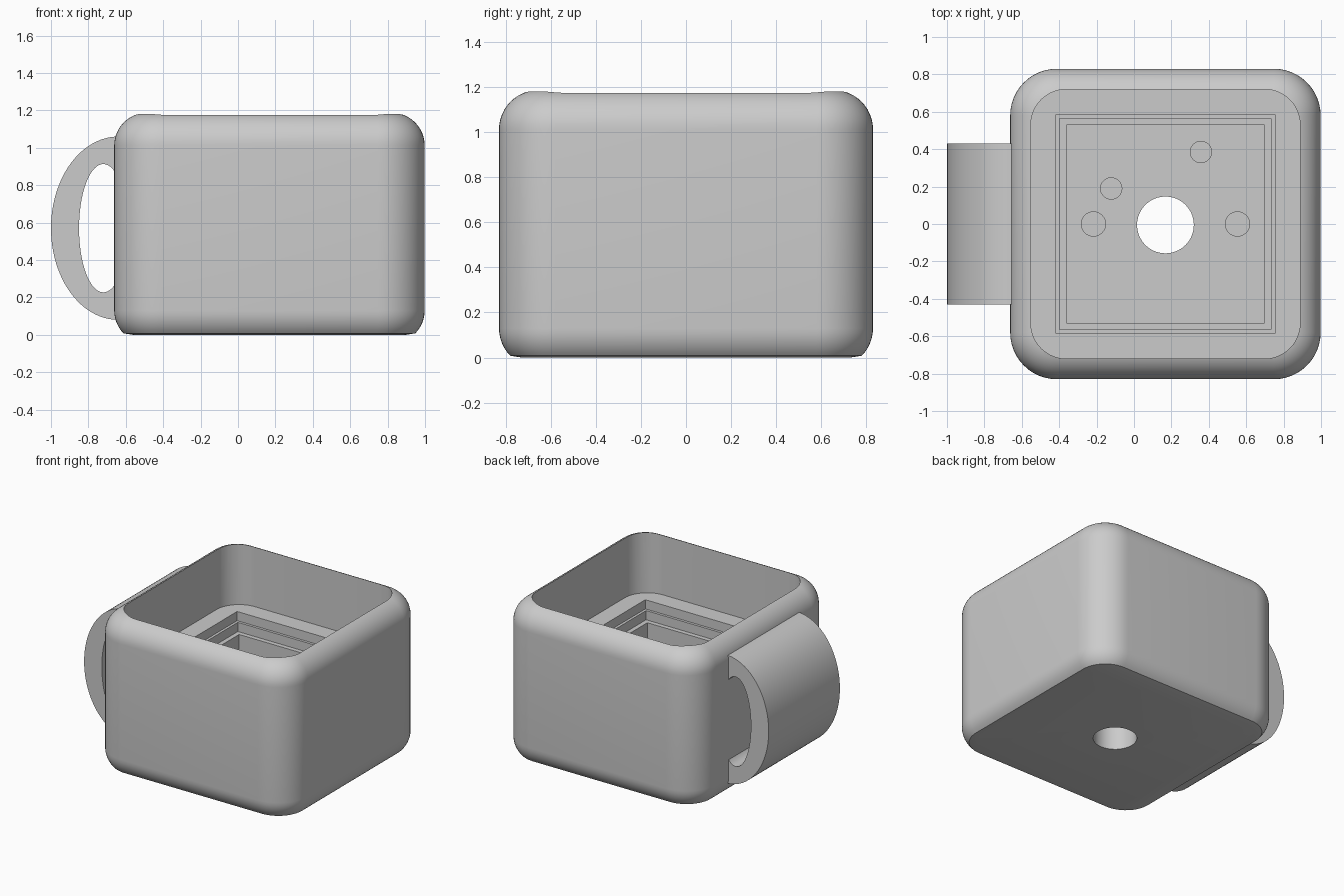
import bpy, bmesh
from math import pi, sin, cos, radians

if "Cube" in bpy.data.objects:
    bpy.data.objects.remove(bpy.data.objects["Cube"], do_unlink=True)

CX = 0.168     # centre of the cup body in x
HALF = 0.83    # half width of the cup body
FILLET = 0.175
TOP = 1.187

grey = bpy.data.materials.new("plain_grey")
grey.use_nodes = True
grey.diffuse_color = (0.6, 0.6, 0.6, 1)
grey.node_tree.nodes["Principled BSDF"].inputs["Base Color"].default_value = (0.6, 0.6, 0.6, 1)


def finish(name, bm):
    bmesh.ops.recalc_face_normals(bm, faces=bm.faces[:])
    mesh = bpy.data.meshes.new(name)
    bm.to_mesh(mesh)
    bm.free()
    mesh.materials.append(grey)
    obj = bpy.data.objects.new(name, mesh)
    bpy.context.collection.objects.link(obj)
    return obj


def rounded_square(half, radius, z, steps=12):
    points = []
    for quarter, (sx, sy) in enumerate([(1, 1), (-1, 1), (-1, -1), (1, -1)]):
        for i in range(steps + 1):
            a = (quarter + i / steps) * pi / 2
            points.append((CX + sx * (half - radius) + radius * cos(a),
                           sy * (half - radius) + radius * sin(a), z))
    return points


def square(half, z):
    return [(CX + x * half, y * half, z) for x, y in [(1, 1), (-1, 1), (-1, -1), (1, -1)]]


def circle(x, y, radius, z, count=40):
    return [(CX + x + radius * cos(2 * pi * i / count),
             y + radius * sin(2 * pi * i / count), z) for i in range(count)]


def loft(name, rings):
    bm = bmesh.new()
    loops = [[bm.verts.new(p) for p in ring] for ring in rings]
    for low, high in zip(loops, loops[1:]):
        for i in range(len(low)):
            j = (i + 1) % len(low)
            bm.faces.new((low[i], low[j], high[j], high[i]))
    bm.faces.new(loops[0][::-1])
    bm.faces.new(loops[-1])
    return finish(name, bm)


def smooth(obj):
    bpy.ops.object.select_all(action="DESELECT")
    obj.select_set(True)
    bpy.context.view_layer.objects.active = obj
    bpy.ops.object.shade_smooth_by_angle(angle=radians(32))


# Cup body: rounded block with a truncated lower fillet and a full upper fillet
profile = [(0.1, 0.0), (0.05, 0.008)]
for i in range(1, 7):
    a = radians(45) * (1 - i / 6)
    profile.append((FILLET * (1 - cos(a)), 0.13 - FILLET * sin(a)))
for i in range(13):
    a = pi / 2 * i / 12
    profile.append((FILLET * (1 - cos(a)), TOP - FILLET + FILLET * sin(a)))
body = loft("cup_body", [rounded_square(HALF - d, 0.25 - d, z) for d, z in profile])

# Cavity, stepped square pocket, drain hole and small blind holes
LEDGE, FLOOR = 0.72, 0.27
cutters = [loft("cavity_cutter", [rounded_square(0.72, 0.19, z) for z in (LEDGE, 1.4)])]
for half, bottom in [(0.585, 0.65), (0.565, 0.58), (0.53, FLOOR)]:
    cutters.append(loft("pocket_cutter", [square(half, z) for z in (bottom, 0.8)]))
for x, y, radius, bottom in [(0, -0.005, 0.152, -0.1), (-0.385, 0, 0.065, 0.03),
                             (0.385, 0, 0.065, 0.03), (-0.29, 0.19, 0.057, 0.03),
                             (0.19, 0.385, 0.057, 0.03)]:
    cutters.append(loft("hole_cutter", [circle(x, y, radius, z) for z in (bottom, 0.4)]))

bpy.context.view_layer.objects.active = body
for cutter in cutters:
    cutter.hide_render = True
    cut = body.modifiers.new("cut", "BOOLEAN")
    cut.operation = "DIFFERENCE"
    cut.solver = "EXACT"
    cut.object = cutter
    bpy.ops.object.modifier_apply(modifier=cut.name)
    bpy.data.objects.remove(cutter, do_unlink=True)
smooth(body)

# Handle: wide band between two ellipses, its ends sunk into the wall
bm = bmesh.new()
N = 48
sections = []
for i in range(N + 1):
    t = i / N
    outer, inner = radians(90 + 180 * t), radians(52 + 256 * t)
    xo, zo = -0.64 + 0.36 * cos(outer), 0.57 + 0.49 * sin(outer)
    xi, zi = -0.72 + 0.13 * cos(inner), 0.57 + 0.343 * sin(inner)
    sections.append([bm.verts.new(p) for p in
                     [(xo, -0.43, zo), (xo, 0.43, zo), (xi, 0.43, zi), (xi, -0.43, zi)]])
for s, e in zip(sections, sections[1:]):
    for k in range(4):
        m = (k + 1) % 4
        bm.faces.new((s[k], s[m], e[m], e[k]))
bm.faces.new(sections[0])
bm.faces.new(sections[-1][::-1])
smooth(finish("handle", bm))
